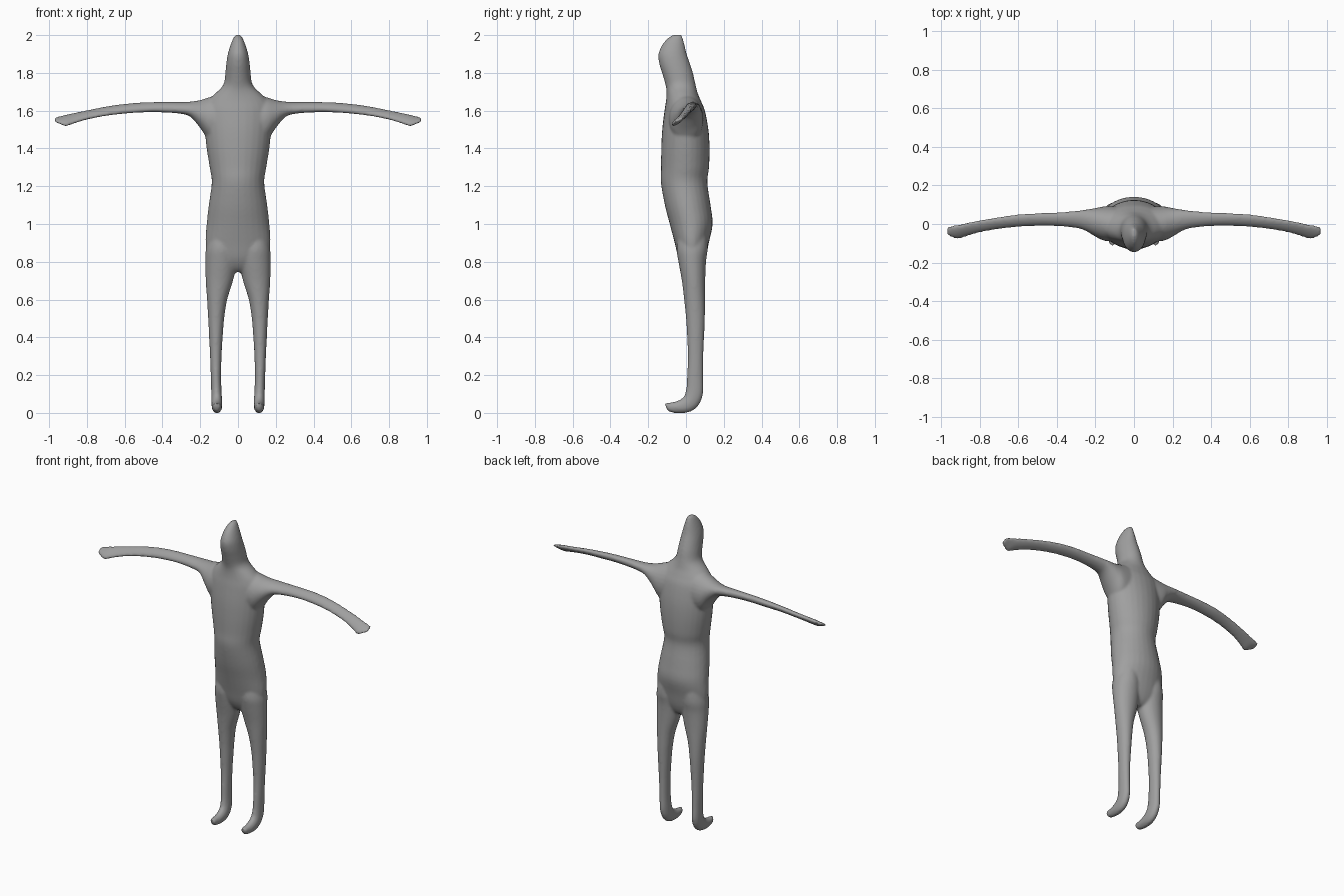
import bpy, bmesh, math
from mathutils import Vector

SIDES, STEPS = 28, 4


def spline(rows):
    """Resample a table of section values with a smooth curve."""
    out = []
    for i in range(len(rows) - 1):
        p = [rows[max(0, min(len(rows) - 1, i + k))] for k in (-1, 0, 1, 2)]
        for s in range(STEPS):
            t = s / STEPS
            out.append([0.5 * (2 * b + (c - a) * t + (2 * a - 5 * b + 4 * c - d) * t * t
                               + (3 * b - a - 3 * c + d) * t ** 3) for a, b, c, d in zip(*p)])
    out.append(list(rows[-1]))
    return out


def loft(bm, rows, ring):
    """Skin closed rings; ring(row, angle) gives one point."""
    rings = [[bm.verts.new(ring(r, 2 * math.pi * k / SIDES)) for k in range(SIDES)]
             for r in spline(rows)]
    for a, b in zip(rings, rings[1:]):
        for k in range(SIDES):
            j = (k + 1) % SIDES
            bm.faces.new((a[k], a[j], b[j], b[k]))
    bm.faces.new(rings[0])
    bm.faces.new(rings[-1])


# Torso and head: z, half width, front y, back y
torso = [
    (2.002, .012, -.068, -.022), (1.985, .024, -.095, -.017), (1.95, .039, -.125, -.008),
    (1.90, .054, -.146, .004), (1.85, .062, -.142, .021), (1.80, .067, -.127, .037),
    (1.75, .073, -.112, .048), (1.72, .090, -.105, .055), (1.69, .122, -.103, .063),
    (1.65, .160, -.106, .080), (1.60, .180, -.114, .100), (1.50, .176, -.126, .119),
    (1.40, .166, -.131, .125), (1.30, .150, -.132, .122), (1.22, .139, -.133, .113),
    (1.10, .155, -.112, .130), (1.00, .166, -.086, .141), (.90, .172, -.060, .121),
    (.82, .155, -.040, .105), (.77, .100, -.015, .085), (.745, .040, .010, .060)]

# Leg and foot: inner x, outer x, front y, front z, back y, back z
leg = [
    (.030, .150, -.04, .95, .11, .95), (.008, .170, -.05, .87, .115, .87),
    (.006, .173, -.040, .80, .106, .80), (.026, .171, -.022, .70, .102, .70),
    (.057, .164, -.010, .60, .101, .60), (.073, .158, .000, .50, .100, .50),
    (.081, .153, .006, .40, .096, .40), (.087, .148, .009, .30, .092, .30),
    (.089, .144, .006, .20, .091, .19), (.087, .142, .001, .13, .090, .10),
    (.084, .141, -.010, .090, .072, .048), (.083, .140, -.036, .068, .042, .016),
    (.085, .138, -.070, .057, .000, .000), (.090, .133, -.100, .055, -.060, -.001),
    (.096, .127, -.114, .050, -.098, .010)]

# Arm and hand: x, bottom z, top z, front y, back y, tilt (90 = upright section)
arm = [
    (.08, 1.42, 1.69, -.09, .09, 90), (.15, 1.44, 1.672, -.088, .092, 90),
    (.20, 1.508, 1.656, -.066, .083, 85), (.25, 1.566, 1.648, -.036, .075, 80),
    (.30, 1.583, 1.646, -.021, .068, 75), (.40, 1.591, 1.646, -.011, .060, 70),
    (.50, 1.591, 1.644, -.010, .056, 65), (.60, 1.584, 1.636, -.015, .050, 60),
    (.70, 1.572, 1.622, -.026, .036, 52), (.80, 1.552, 1.602, -.044, .020, 46),
    (.87, 1.531, 1.588, -.064, .006, 40), (.91, 1.518, 1.579, -.078, -.004, 38),
    (.945, 1.529, 1.570, -.070, -.009, 38), (.970, 1.540, 1.564, -.058, -.016, 40)]


def torso_ring(r, t):
    z, w, f, b = r
    return Vector((w * math.cos(t), (f + b) / 2 + (b - f) / 2 * math.sin(t), z))


def leg_ring(side):
    def ring(r, t):
        xi, xo, fy, fz, by, bz = r
        s = math.sin(t) / 2
        return Vector((side * ((xi + xo) / 2 + (xo - xi) / 2 * math.cos(t)),
                       (fy + by) / 2 + (by - fy) * s, (fz + bz) / 2 + (bz - fz) * s))
    return ring


def arm_ring(side):
    def ring(r, t):
        x, lo, hi, f, b, tilt = r
        return Vector((side * x, (f + b) / 2 + (b - f) / 2 * math.cos(t),
                       (lo + hi) / 2 + (hi - lo) / 2 * math.cos(t - math.radians(tilt))))
    return ring


bm = bmesh.new()
loft(bm, torso, torso_ring)
for side in (-1, 1):
    loft(bm, leg, leg_ring(side))
    loft(bm, arm, arm_ring(side))
bmesh.ops.recalc_face_normals(bm, faces=bm.faces)

mesh = bpy.data.meshes.new("body")
bm.to_mesh(mesh)
bm.free()
body = bpy.data.objects.new("body", mesh)
bpy.context.collection.objects.link(body)

grey = bpy.data.materials.new("plain grey")
grey.diffuse_color = (.35, .35, .35, 1)
mesh.materials.append(grey)

# Fuse the limbs into one skin and soften the joins
remesh = body.modifiers.new("fuse", 'REMESH')
remesh.mode = 'VOXEL'
remesh.voxel_size = .008
remesh.use_smooth_shade = True
soften = body.modifiers.new("soften", 'SMOOTH')
soften.factor = .5
soften.iterations = 6
